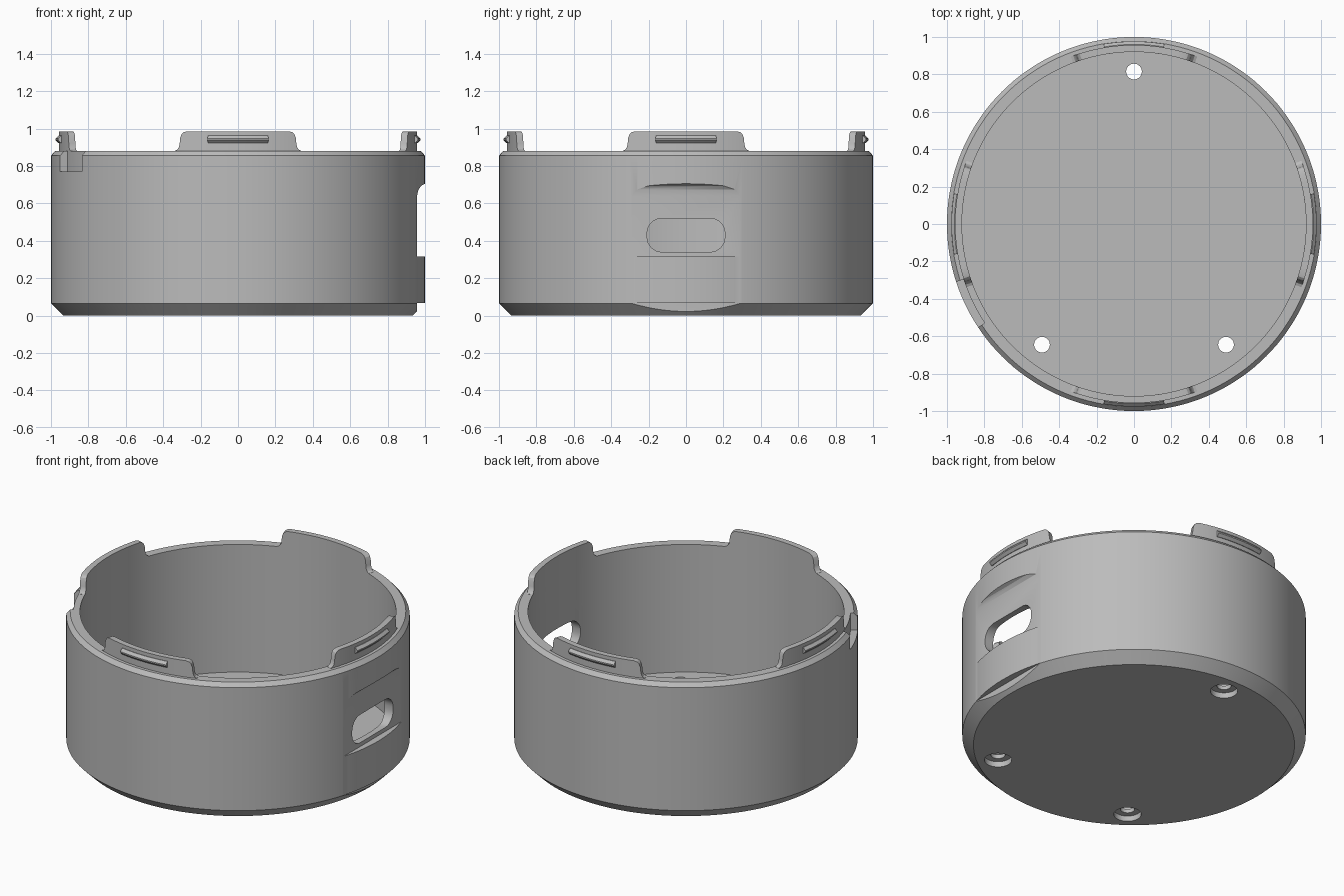
import bpy
import bmesh
from math import sin, cos, pi, radians, asin
from mathutils import Vector

cube = bpy.data.objects.get("Cube")
if cube:
    bpy.data.objects.remove(cube, do_unlink=True)

SEGMENTS = 144
RIM_Z = 0.88
INNER, TAB_OUTER = 0.92, 0.957

grey = bpy.data.materials.new("plain_grey")
grey.use_nodes = True
grey.diffuse_color = (0.5, 0.5, 0.5, 1)
grey.node_tree.nodes["Principled BSDF"].inputs["Base Color"].default_value = (0.5, 0.5, 0.5, 1)


def make_object(name, bm):
    bmesh.ops.recalc_face_normals(bm, faces=bm.faces)
    mesh = bpy.data.meshes.new(name)
    bm.to_mesh(mesh)
    bm.free()
    mesh.materials.append(grey)
    obj = bpy.data.objects.new(name, mesh)
    bpy.context.collection.objects.link(obj)
    return obj


def activate(obj):
    bpy.ops.object.select_all(action="DESELECT")
    obj.select_set(True)
    bpy.context.view_layer.objects.active = obj


def smooth(obj):
    activate(obj)
    bpy.ops.object.shade_smooth_by_angle(angle=radians(25))


def revolve(name, profile):
    """Turn a (radius, z) profile that starts and ends on the axis."""
    bm = bmesh.new()
    verts = [bm.verts.new((r, 0, z)) for r, z in profile]
    edges = [bm.edges.new(pair) for pair in zip(verts, verts[1:])]
    bmesh.ops.spin(bm, geom=verts + edges, cent=(0, 0, 0), axis=(0, 0, 1),
                   angle=2 * pi, steps=SEGMENTS, use_duplicate=False)
    bmesh.ops.remove_doubles(bm, verts=bm.verts, dist=0.0001)
    return make_object(name, bm)


def prism(name, outline, direction):
    """Extrude a closed planar outline along a direction."""
    bm = bmesh.new()
    face = bm.faces.new([bm.verts.new(p) for p in outline])
    grown = bmesh.ops.extrude_face_region(bm, geom=[face])["geom"]
    moved = [v for v in grown if isinstance(v, bmesh.types.BMVert)]
    bmesh.ops.translate(bm, verts=moved, vec=Vector(direction))
    return make_object(name, bm)


def cut(target, cutter):
    mod = target.modifiers.new("cut", "BOOLEAN")
    mod.operation = "DIFFERENCE"
    mod.solver = "EXACT"
    mod.object = cutter
    activate(target)
    bpy.ops.object.modifier_apply(modifier=mod.name)
    bpy.data.objects.remove(cutter, do_unlink=True)


def circle(x, y, z, r, count=32):
    return [(x + r * cos(2 * pi * i / count), y + r * sin(2 * pi * i / count), z)
            for i in range(count)]


# Cup with chamfered base and rim
body = revolve("cup_body", [(0, 0), (0.935, 0), (1, 0.065), (1, 0.855), (0.977, RIM_Z),
                            (INNER, RIM_Z), (INNER, 0.06), (0, 0.06)])

# Flat recess on the side, with a curved upper end
recess = [(0.957, 0.315), (1.1, 0.315), (1.1, 0.708), (1.0, 0.705),
          (0.98, 0.694), (0.965, 0.673), (0.957, 0.64)]
cut(body, prism("recess_cutter", [(x, -0.4, z) for x, z in recess], (0, 0.8, 0)))

# Flat on the base chamfer below the recess
base_flat = [(0.957, -0.1), (1.1, -0.1), (1.1, 0.066), (0.957, 0.066)]
cut(body, prism("base_flat_cutter", [(x, -0.4, z) for x, z in base_flat], (0, 0.8, 0)))

# Rounded slot through the wall
slot = []
for quarter, (sy, sz) in enumerate([(1, 1), (-1, 1), (-1, -1), (1, -1)]):
    for step in range(9):
        a = (quarter + step / 8) * pi / 2
        slot.append((0.7, sy * 0.128 + 0.08 * cos(a), 0.43 + sz * 0.01 + 0.08 * sin(a)))
cut(body, prism("slot_cutter", slot, (0.5, 0, 0)))

# Screw holes with counterbores underneath
for x, y in [(0, 0.815), (0.492, -0.645), (-0.492, -0.645)]:
    cut(body, prism("hole_cutter", circle(x, y, -0.1, 0.042), (0, 0, 0.3)))
    cut(body, prism("counterbore_cutter", circle(x, y, -0.1, 0.08), (0, 0, 0.135)))

# Alignment notch in the rim
angles = [radians(198 + 15.5 * i / 6) for i in range(7)]
notch = [(0.958 * cos(a), 0.958 * sin(a), 0.77) for a in angles]
notch += [(1.1 * cos(a), 1.1 * sin(a), 0.77) for a in reversed(angles)]
cut(body, prism("notch_cutter", notch, (0, 0, 0.3)))
smooth(body)


def arc_strip(name, turn, columns):
    """Sweep closed (radius, z) sections placed at angles around the axis."""
    bm = bmesh.new()
    rings = [[bm.verts.new((r * sin(a + turn), -r * cos(a + turn), z)) for r, z in section]
             for a, section in columns]
    count = len(rings[0])
    for one, two in zip(rings, rings[1:]):
        for i in range(count):
            j = (i + 1) % count
            bm.faces.new((one[i], one[j], two[j], two[i]))
    bm.faces.new(rings[0])
    bm.faces.new(rings[-1])
    obj = make_object(name, bm)
    smooth(obj)


# Rounded ends of a tab as (half width, top height)
tab_end = [(0.338, 0.881), (0.325, 0.887), (0.316, 0.9), (0.312, 0.92),
           (0.309, 0.95), (0.302, 0.969), (0.291, 0.98), (0.272, 0.985)]
tab_shape = [(-x, z) for x, z in tab_end]
tab_shape += [(0.272 * i / 6, 0.985) for i in range(-5, 6)]
tab_shape += tab_end[::-1]

# Four rim tabs, each with a ridge that snaps into a lid
for side, turn in [("front", 0), ("left", pi / 2), ("back", pi), ("right", 3 * pi / 2)]:
    arc_strip(side + "_tab", turn,
              [(asin(x / TAB_OUTER), [(INNER, RIM_Z), (TAB_OUTER, RIM_Z), (TAB_OUTER, z), (INNER, z)])
               for x, z in tab_shape])
    ridge = [(0.95, 0.922), (0.96, 0.922), (0.976, 0.938), (0.976, 0.946), (0.96, 0.962), (0.95, 0.962)]
    arc_strip(side + "_snap_ridge", turn,
              [(asin(0.16 * i / 6 / TAB_OUTER), ridge) for i in range(-6, 7)])
